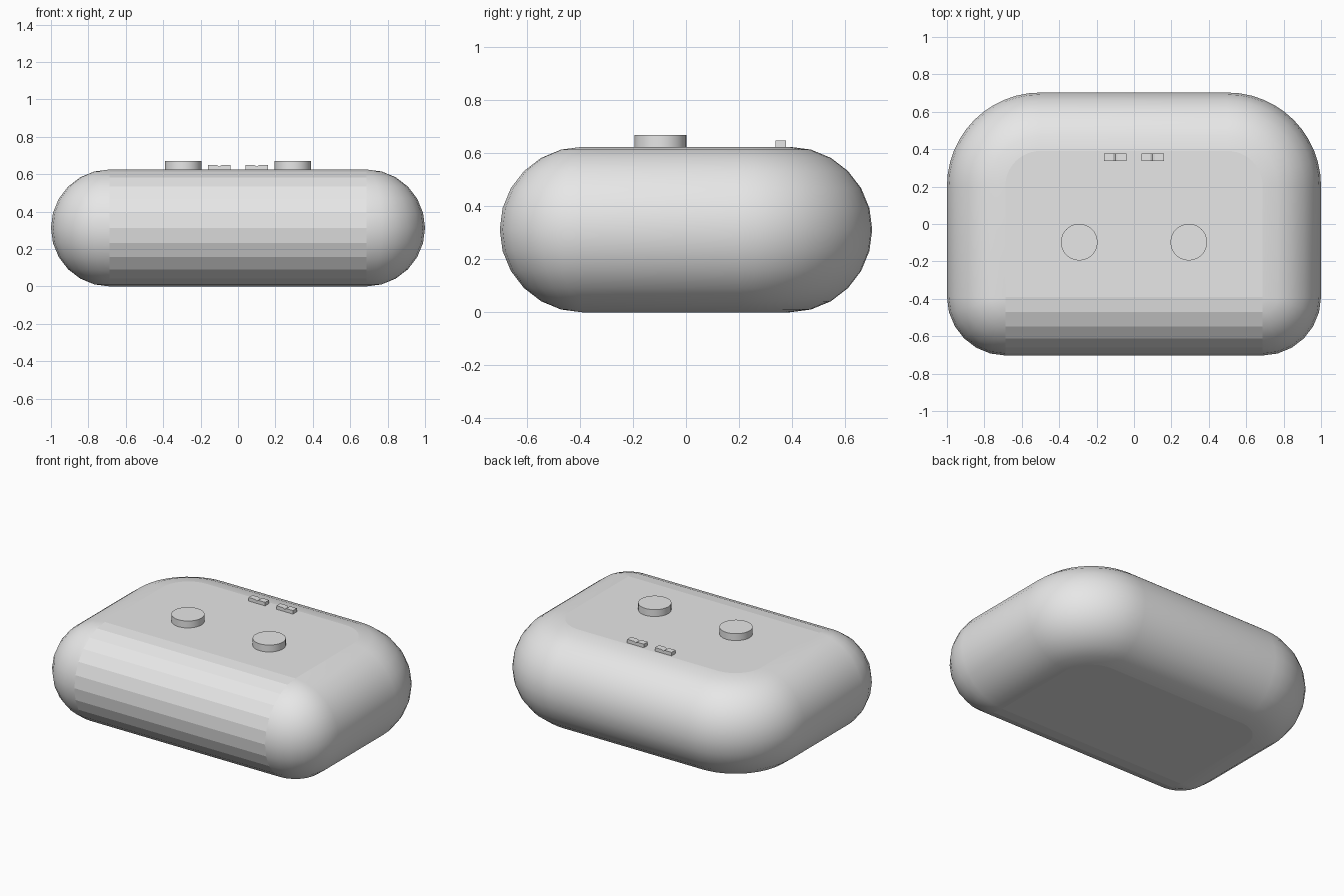
import bpy, bmesh
from math import sin, cos, pi

if "Cube" in bpy.data.objects:
    bpy.data.objects.remove(bpy.data.objects["Cube"])

HALF_X, HALF_Y, R = 1.0, 0.703, 0.3125   # body half sizes and edge radius
BACK_R = 0.5                             # back corner radius seen from above
STEPS = 6                                # facets per quarter turn

grey = bpy.data.materials.new("plain grey")
grey.use_nodes = True
colour = (0.8, 0.8, 0.8, 1)
grey.diffuse_color = colour
grey.node_tree.nodes["Principled BSDF"].inputs["Base Color"].default_value = colour


def finish(name, bm):
    bmesh.ops.recalc_face_normals(bm, faces=bm.faces)
    mesh = bpy.data.meshes.new(name)
    bm.to_mesh(mesh)
    bm.free()
    mesh.materials.append(grey)
    obj = bpy.data.objects.new(name, mesh)
    bpy.context.collection.objects.link(obj)
    return obj


def outline(inset):
    """Rounded plan outline, pulled in by the given distance."""
    pts = []
    corners = [(1, 1, BACK_R), (-1, 1, BACK_R), (-1, -1, R), (1, -1, R)]
    for q, (sx, sy, r) in enumerate(corners):
        cx, cy = sx * (HALF_X - r), sy * (HALF_Y - r)
        n = STEPS * 2 if sy > 0 else STEPS
        for i in range(n + 1):
            a = (q + i / n) * pi / 2
            pts.append((cx + (r - inset) * cos(a), cy + (r - inset) * sin(a)))
    return pts


# Body: stacked outlines following a half-round edge
bm = bmesh.new()
rings = []
for k in range(2 * STEPS + 1):
    a = -pi / 2 + k * pi / (2 * STEPS)
    z = R + R * sin(a)
    rings.append([bm.verts.new((x, y, z)) for x, y in outline(R * (1 - cos(a)))])
for low, high in zip(rings, rings[1:]):
    for i in range(len(low)):
        j = (i + 1) % len(low)
        bm.faces.new((low[i], low[j], high[j], high[i]))
bm.faces.new(rings[0])
bm.faces.new(rings[-1])
bmesh.ops.remove_doubles(bm, verts=bm.verts, dist=0.0005)
bmesh.ops.recalc_face_normals(bm, faces=bm.faces)
for f in bm.faces:
    front_band = abs(f.normal.x) < 0.01 and f.normal.y < -0.01
    f.smooth = not front_band and abs(f.normal.z) < 0.999
finish("body", bm)

for side, label in ((-1, "right"), (1, "left")):
    # Round pad
    bpy.ops.mesh.primitive_cylinder_add(vertices=32, radius=0.098, depth=0.06,
                                        location=(side * 0.293, -0.097, 0.64))
    pad = bpy.context.object
    pad.name = label + "_round_pad"
    pad.data.materials.append(grey)
    bpy.ops.object.shade_smooth_by_angle()

    # Small bar with a shallow notch across the middle
    bm = bmesh.new()
    profile = [(-0.06, 0.61), (0.06, 0.61), (0.06, 0.648), (0.012, 0.648),
               (0, 0.64), (-0.012, 0.648), (-0.06, 0.648)]
    face = bm.faces.new([bm.verts.new((side * 0.1 + x, 0.337, z)) for x, z in profile])
    out = bmesh.ops.extrude_face_region(bm, geom=[face])
    bmesh.ops.translate(bm, vec=(0, 0.04, 0),
                        verts=[v for v in out["geom"] if isinstance(v, bmesh.types.BMVert)])
    finish(label + "_small_bar", bm)
